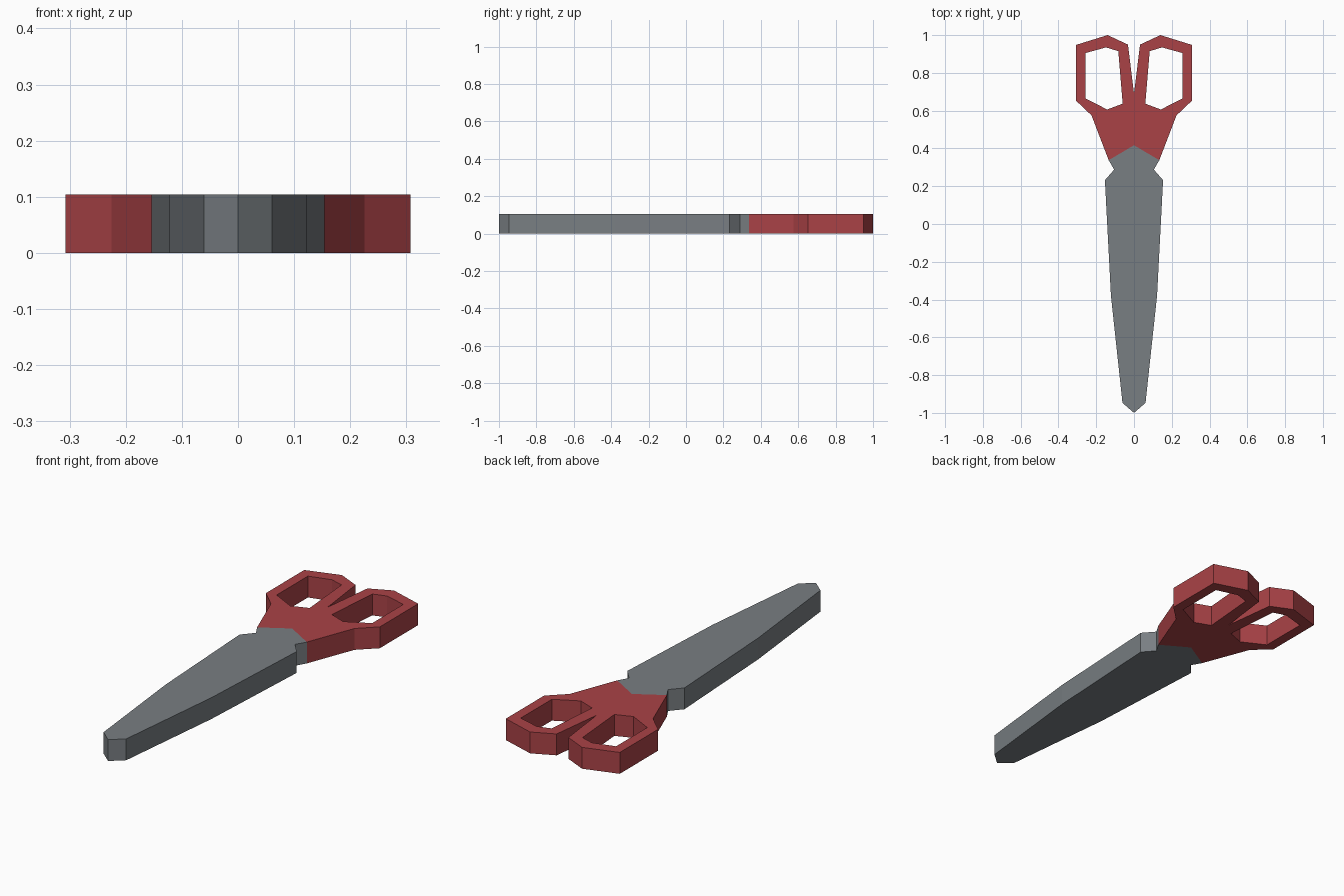
import bpy, bmesh

if "Cube" in bpy.data.objects:
    bpy.data.objects.remove(bpy.data.objects["Cube"])

THICK = 0.104


def material(name, rgb):
    m = bpy.data.materials.new(name)
    m.diffuse_color = (*rgb, 1.0)
    m.use_nodes = True
    m.node_tree.nodes["Principled BSDF"].inputs["Base Color"].default_value = m.diffuse_color
    return m


def mirrored(points):
    """The same points on the other side of x = 0, in reverse order."""
    return [(-x, y) for x, y in reversed(points) if x > 0]


def plate(name, loops, mat):
    """Fill the outline and its holes, then extrude upward to a flat plate."""
    bm = bmesh.new()
    edges = []
    for loop in loops:
        vs = [bm.verts.new((x, y, 0)) for x, y in loop]
        edges += [bm.edges.new((a, b)) for a, b in zip(vs, vs[1:] + vs[:1])]
    bmesh.ops.triangle_fill(bm, edges=edges, use_beauty=True, normal=(0, 0, 1))
    top = bmesh.ops.extrude_face_region(bm, geom=bm.faces[:], use_keep_orig=True)
    verts = [g for g in top["geom"] if isinstance(g, bmesh.types.BMVert)]
    bmesh.ops.translate(bm, verts=verts, vec=(0, 0, THICK))
    bmesh.ops.recalc_face_normals(bm, faces=bm.faces[:])
    me = bpy.data.meshes.new(name)
    bm.to_mesh(me)
    bm.free()
    me.materials.append(mat)
    ob = bpy.data.objects.new(name, me)
    bpy.context.collection.objects.link(ob)
    return ob


steel = material("steel grey", (0.19, 0.21, 0.225))
red = material("handle red", (0.40, 0.055, 0.062))

# Closed blades: right half from the tip to the pointed end inside the handle
blade = [(0, -1), (0.061, -0.947), (0.122, -0.38), (0.154, 0.232),
         (0.105, 0.288), (0.134, 0.338), (0, 0.417)]
plate("blades", [blade + mirrored(blade)], steel)

# Handles: right half from the blade joint round the grip to the notch
grip = [(0, 0.417), (0.134, 0.338), (0.225, 0.575), (0.307, 0.653),
        (0.307, 0.948), (0.14, 1.0), (0.032, 0.95), (0, 0.69)]
finger_hole = [(0.083, 0.915), (0.148, 0.935), (0.257, 0.905),
               (0.257, 0.665), (0.142, 0.606), (0.06, 0.637)]
plate("handles", [grip + mirrored(grip), finger_hole, mirrored(finger_hole)], red)
